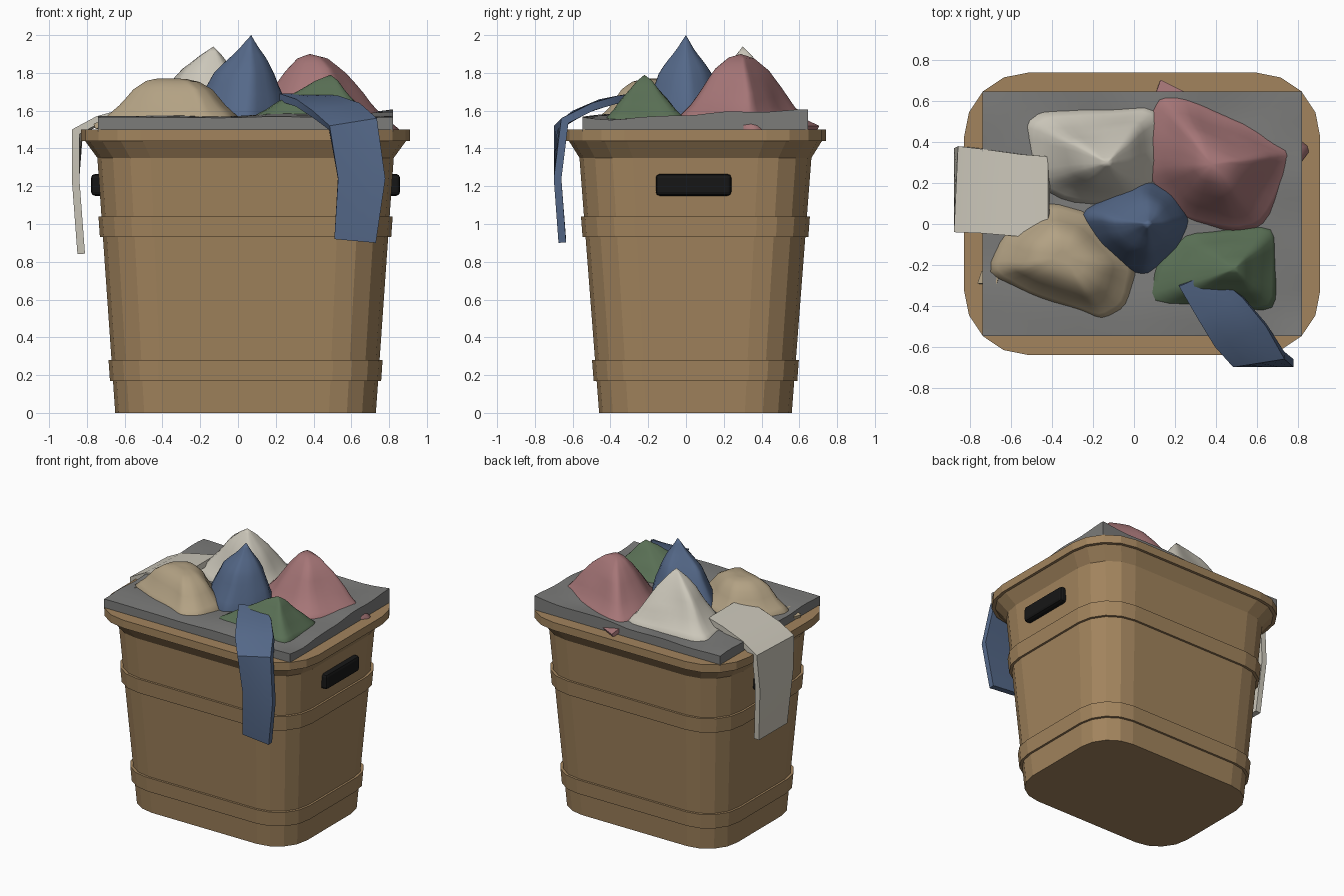
import bpy, bmesh, math
from mathutils import Vector, noise

cube = bpy.data.objects.get("Cube")
if cube:
    bpy.data.objects.remove(cube, do_unlink=True)


def material(name, r, g, b):
    mat = bpy.data.materials.new(name)
    mat.use_nodes = True
    mat.diffuse_color = (r, g, b, 1)
    shader = mat.node_tree.nodes["Principled BSDF"]
    shader.inputs["Base Color"].default_value = (r, g, b, 1)
    shader.inputs["Roughness"].default_value = 0.9
    return mat


wicker = material("wicker tan", 0.36, 0.23, 0.11)
cream = material("cream cloth", 0.60, 0.57, 0.49)
sand = material("sand cloth", 0.45, 0.36, 0.23)
rose = material("rose cloth", 0.38, 0.18, 0.185)
blue = material("blue cloth", 0.09, 0.14, 0.25)
green = material("green cloth", 0.10, 0.16, 0.09)
grey = material("grey cloth", 0.20, 0.20, 0.195)
black = material("black handle", 0.008, 0.008, 0.008)

CENTER = Vector((0.04, 0.05, 0))


def finish(bm, name, mat, angle=None):
    """Turn a bmesh into an object; smooth it when an angle is given."""
    bmesh.ops.recalc_face_normals(bm, faces=bm.faces)
    mesh = bpy.data.meshes.new(name)
    bm.to_mesh(mesh)
    bm.free()
    mesh.materials.append(mat)
    obj = bpy.data.objects.new(name, mesh)
    bpy.context.collection.objects.link(obj)
    if angle:
        bpy.ops.object.select_all(action='DESELECT')
        obj.select_set(True)
        bpy.context.view_layer.objects.active = obj
        bpy.ops.object.shade_smooth_by_angle(angle=math.radians(angle))
    return obj


def bridge(bm, lower, upper):
    count = len(lower)
    for i in range(count):
        j = (i + 1) % count
        bm.faces.new((lower[i], lower[j], upper[j], upper[i]))


def rounded_ring(bm, half_x, half_y, z, steps=4):
    """Ring of vertices around a rectangle with rounded corners."""
    radius = half_x * 0.36
    ring = []
    for quarter, (sx, sy) in enumerate(((1, 1), (-1, 1), (-1, -1), (1, -1))):
        for k in range(steps + 1):
            a = (quarter + k / steps) * math.pi / 2
            x = sx * (half_x - radius) + radius * math.cos(a)
            y = sy * (half_y - radius) + radius * math.sin(a)
            ring.append(bm.verts.new(CENTER + Vector((x, y, z))))
    return ring


def lofted(name, profile, mat):
    bm = bmesh.new()
    rings = [rounded_ring(bm, *level) for level in profile]
    for lower, upper in zip(rings, rings[1:]):
        bridge(bm, lower, upper)
    bm.faces.new(rings[0])
    bm.faces.new(rings[-1])
    return finish(bm, name, mat)


def body_size(z):
    """Half width and half depth of the tapered wall at a height."""
    return 0.69 + 0.07 * z, 0.51 + 0.077 * z


# Basket wall with flared lip
top_x, top_y = body_size(1.35)
lofted("basket_body", [
    (*body_size(0), 0), (top_x, top_y, 1.35), (0.85, 0.67, 1.44), (0.87, 0.69, 1.44),
    (0.87, 0.69, 1.5), (0.77, 0.59, 1.5), (0.76, 0.58, 1.47)], wicker)

# Raised bands around the wall
for name, low in (("lower_band", 0.17), ("upper_band", 0.93)):
    high = low + 0.11
    (ax, ay), (bx, by) = body_size(low), body_size(high)
    lip = 0.016
    lofted(name, [(ax, ay, low), (ax + lip, ay + lip, low),
                  (bx + lip, by + lip, high), (bx, by, high)], wicker)

# Side handles
for name, side in (("left_handle", 1), ("right_handle", -1)):
    bm = bmesh.new()
    bmesh.ops.create_cube(bm, size=1)
    for v in bm.verts:
        v.co = Vector((v.co.x * 0.08, v.co.y * 0.4, v.co.z * 0.115))
    bmesh.ops.bevel(bm, geom=bm.edges[:], offset=0.02, segments=2, affect='EDGES', profile=0.5)
    bmesh.ops.translate(bm, verts=bm.verts, vec=CENTER + Vector((side * 0.778, -0.01, 1.207)))
    finish(bm, name, black)

# Rumpled sheet lying over the opening
bm = bmesh.new()
bmesh.ops.create_grid(bm, x_segments=20, y_segments=16, size=1)
for v in bm.verts:
    lift = 0.03 * max(0, v.co.x) * max(0, v.co.y + 0.4)
    wave = 0.025 * noise.noise(Vector((v.co.x * 2, v.co.y * 2, 3)))
    v.co = CENTER + Vector((v.co.x * 0.78, v.co.y * 0.597, 1.565 + lift + wave))
rim = [e for e in bm.edges if e.is_boundary]
skirt = bmesh.ops.extrude_edge_only(bm, edges=rim)["geom"]
for v in skirt:
    if isinstance(v, bmesh.types.BMVert):
        v.co.z = 1.49
finish(bm, "grey_sheet", grey, 50)


def heap(name, mat, apex, outline, profile, base=1.56, seed=0, splits=4, rings=10):
    """Crumpled cloth: outline points (x, y[, z]) pulled up to an apex.
    The profile gives heights (0 to 1) evenly from apex to hem."""
    bm = bmesh.new()
    apex = Vector(apex)
    hem = [Vector(p) if len(p) == 3 else Vector((*p, base)) for p in outline]
    border = []
    for a, b in zip(hem, hem[1:] + hem[:1]):
        border += [a.lerp(b, k / splits) for k in range(splits)]
    # Soften the corners of the hem a little
    n = len(border)
    border = [(border[i - 1] + border[i] * 2 + border[(i + 1) % n]) / 4 for i in range(n)]
    loops = []
    for r in range(1, rings + 1):
        s = r / rings
        place = s * (len(profile) - 1)
        k = min(int(place), len(profile) - 2)
        rise = profile[k] + (profile[k + 1] - profile[k]) * (place - k)
        loop = []
        for p in border:
            co = apex.lerp(p, s)
            co.z = p.z + (apex.z - p.z) * rise
            crumple = noise.noise_vector(co * 5 + Vector((seed, 0, 0)))
            co += crumple * 0.035 * s * (1.25 - s)
            loop.append(bm.verts.new(co))
        loops.append(loop)
    for inner, outer in zip(loops, loops[1:]):
        bridge(bm, inner, outer)
    tip = bm.verts.new(apex)
    for i in range(n):
        bm.faces.new((tip, loops[0][i], loops[0][(i + 1) % n]))
    # Tuck the hem down into the pile
    edge = bmesh.ops.extrude_edge_only(bm, edges=[e for e in bm.edges if e.is_boundary])
    for v in edge["geom"]:
        if isinstance(v, bmesh.types.BMVert):
            v.co.z -= 0.03
    return finish(bm, name, mat, 60)


# Heaped clothes
heap("cream_shirt", cream, (-0.13, 0.3, 1.94),
     [(-0.54, 0.5), (-0.45, 0.55), (-0.15, 0.56), (0.12, 0.58), (0.15, 0.3),
      (0.05, 0.1), (-0.3, 0.1), (-0.5, 0.2)],
     (1, 0.86, 0.68, 0.42, 0.17, 0), seed=1)
heap("rose_shirt", rose, (0.38, 0.29, 1.9),
     [(0.05, 0.45), (0.1, 0.64), (0.22, 0.65), (0.55, 0.5), (0.88, 0.38, 1.49),
      (0.77, 0.24), (0.64, -0.02), (0.5, -0.05), (0.22, 0.02), (0.05, 0.22)],
     (1, 0.93, 0.75, 0.48, 0.2, 0), seed=2)
heap("sand_shirt", sand, (-0.35, -0.16, 1.77),
     [(-0.72, -0.24), (-0.64, -0.04), (-0.42, 0.11), (-0.2, 0.05), (0.02, -0.2),
      (-0.03, -0.4), (-0.15, -0.48), (-0.28, -0.43), (-0.52, -0.35)],
     (1, 1, 0.92, 0.72, 0.32, 0), seed=3)
heap("green_shirt", green, (0.49, -0.22, 1.79),
     [(0.05, -0.4), (0.1, -0.2), (0.24, -0.04), (0.45, -0.02), (0.69, -0.01),
      (0.7, -0.2), (0.69, -0.42), (0.45, -0.42)],
     (1, 0.87, 0.66, 0.45, 0.2, 0), seed=4)
heap("blue_shirt", blue, (0.07, 0, 2.0),
     [(-0.27, 0.05), (-0.1, 0.15), (0.06, 0.22), (0.2, 0.16), (0.28, 0.02),
      (0.21, -0.12), (0.07, -0.25), (-0.05, -0.22), (-0.2, -0.1)],
     (1, 0.84, 0.7, 0.54, 0.3, 0), seed=5)


def strip(name, mat, stations, thickness=0.04):
    """Band of cloth through stations of (centre, half width vector)."""
    bm = bmesh.new()
    across = (-1, -0.5, 0, 0.5, 1)
    rows = []
    for center, half in stations:
        rows.append([bm.verts.new(Vector(center) + Vector(half) * t) for t in across])
    for a, b in zip(rows, rows[1:]):
        for i in range(len(across) - 1):
            bm.faces.new((a[i], a[i + 1], b[i + 1], b[i]))
    bmesh.ops.recalc_face_normals(bm, faces=bm.faces)
    bmesh.ops.solidify(bm, geom=bm.faces[:], thickness=thickness)
    return finish(bm, name, mat, 50)


# Sleeves hanging over the rim
strip("blue_sleeve", blue, [
    ((0.3, -0.27, 1.69), (0.08, 0.035, 0)), ((0.42, -0.41, 1.67), (0.11, 0.05, 0.01)),
    ((0.52, -0.55, 1.62), (0.125, 0.05, 0.02)), ((0.61, -0.68, 1.54), (0.125, 0.02, 0.02)),
    ((0.655, -0.70, 1.24), (0.125, 0, 0)), ((0.62, -0.675, 0.91), (0.11, 0, -0.01))])
strip("cream_sleeve", cream, [
    ((-0.42, 0.14, 1.65), (0, 0.19, 0)), ((-0.56, 0.14, 1.62), (0.01, 0.2, 0)),
    ((-0.74, 0.16, 1.57), (0.01, 0.205, 0)), ((-0.87, 0.17, 1.5), (0.01, 0.21, 0)),
    ((-0.88, 0.17, 1.24), (0, 0.2, 0)), ((-0.85, 0.17, 0.84), (0, 0.17, 0))])

# Loose corners of cloth peeking out at the rim
strip("rose_corner", rose, [
    ((0.19, 0.58, 1.56), (0.09, -0.04, 0)), ((0.2, 0.67, 1.52), (0.07, -0.035, 0))], 0.03)
strip("sand_corner", sand, [
    ((-0.66, -0.25, 1.57), (0.01, 0.04, 0)), ((-0.755, -0.26, 1.53), (0.01, 0.03, 0))], 0.03)
